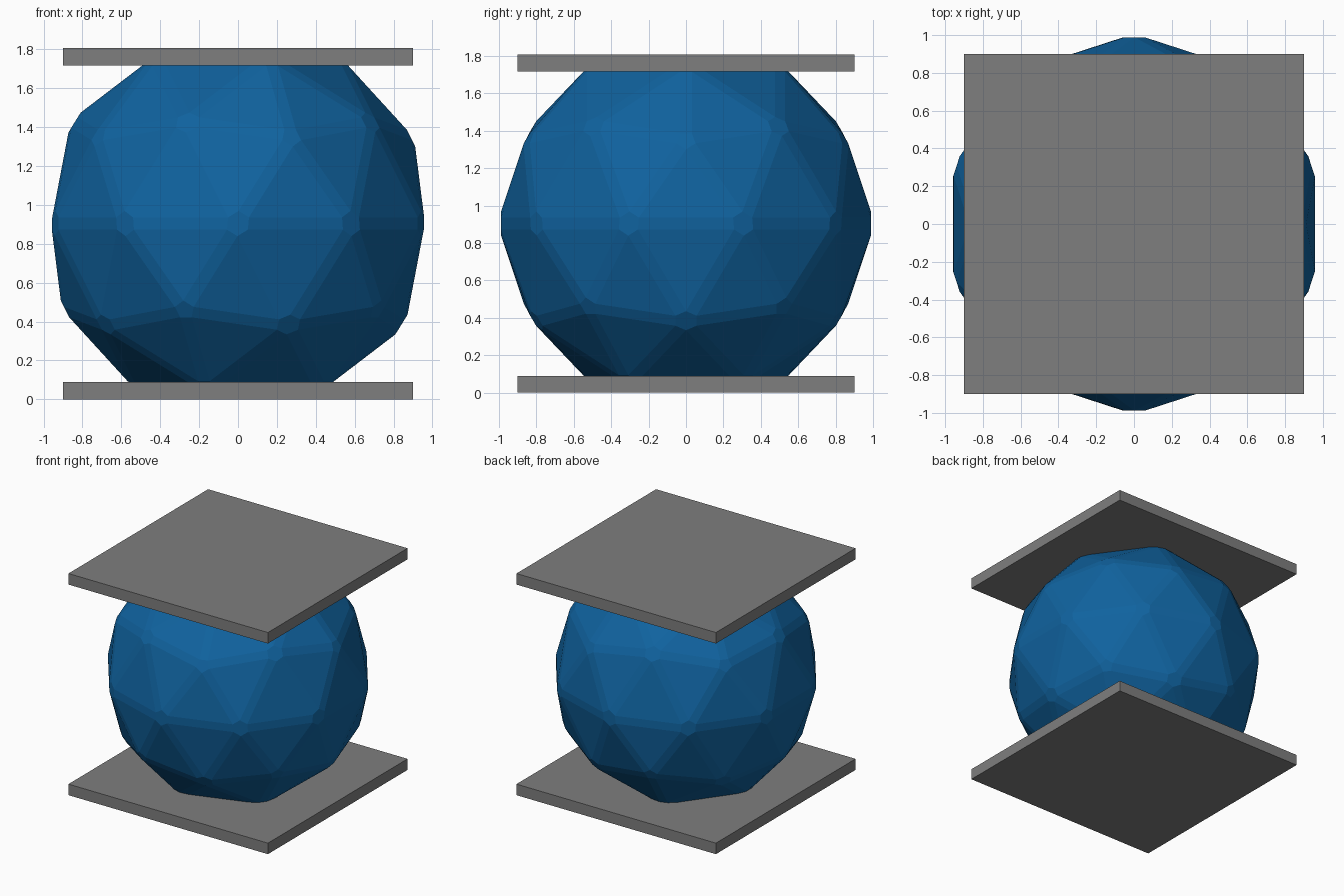
import bpy, bmesh

if "Cube" in bpy.data.objects:
    bpy.data.objects.remove(bpy.data.objects["Cube"])

CENTRE_Z = 0.904
PLATE_T = 0.09
PLATE_W = 1.8


def material(name, rgb):
    m = bpy.data.materials.new(name)
    m.diffuse_color = (*rgb, 1)
    m.use_nodes = True
    m.node_tree.nodes["Principled BSDF"].inputs["Base Color"].default_value = m.diffuse_color
    return m


blue = material("blue", (0.005, 0.123, 0.345))
grey = material("grey", (0.21, 0.21, 0.21))

# Faceted ball with chamfered edges
bpy.ops.mesh.primitive_ico_sphere_add(subdivisions=2, radius=1.011,
                                      location=(0, 0, CENTRE_Z))
ball = bpy.context.object
ball.name = "faceted_ball"
ball.data.materials.append(blue)
bev = ball.modifiers.new("chamfer", 'BEVEL')
bev.width = 0.032
bev.segments = 1
bev.limit_method = 'NONE'
bpy.ops.object.modifier_apply(modifier=bev.name)

# Slice both poles off inside the plates and close the cuts
bm = bmesh.new()
bm.from_mesh(ball.data)
cut = CENTRE_Z - PLATE_T / 2
for s in (1, -1):
    res = bmesh.ops.bisect_plane(
        bm, geom=bm.verts[:] + bm.edges[:] + bm.faces[:],
        plane_co=(0, 0, s * cut), plane_no=(0, 0, s), clear_outer=True)
    edges = [e for e in res["geom_cut"] if isinstance(e, bmesh.types.BMEdge)]
    bmesh.ops.holes_fill(bm, edges=edges, sides=0)
bmesh.ops.recalc_face_normals(bm, faces=bm.faces)
bm.to_mesh(ball.data)
bm.free()

# Square plates below and above the ball
for name, z in (("bottom_plate", PLATE_T / 2),
                ("top_plate", 2 * CENTRE_Z - PLATE_T / 2)):
    bpy.ops.mesh.primitive_cube_add(size=1, location=(0, 0, z))
    plate = bpy.context.object
    plate.name = name
    plate.scale = (PLATE_W, PLATE_W, PLATE_T)
    bpy.ops.object.transform_apply(location=False, rotation=False, scale=True)
    plate.data.materials.append(grey)
